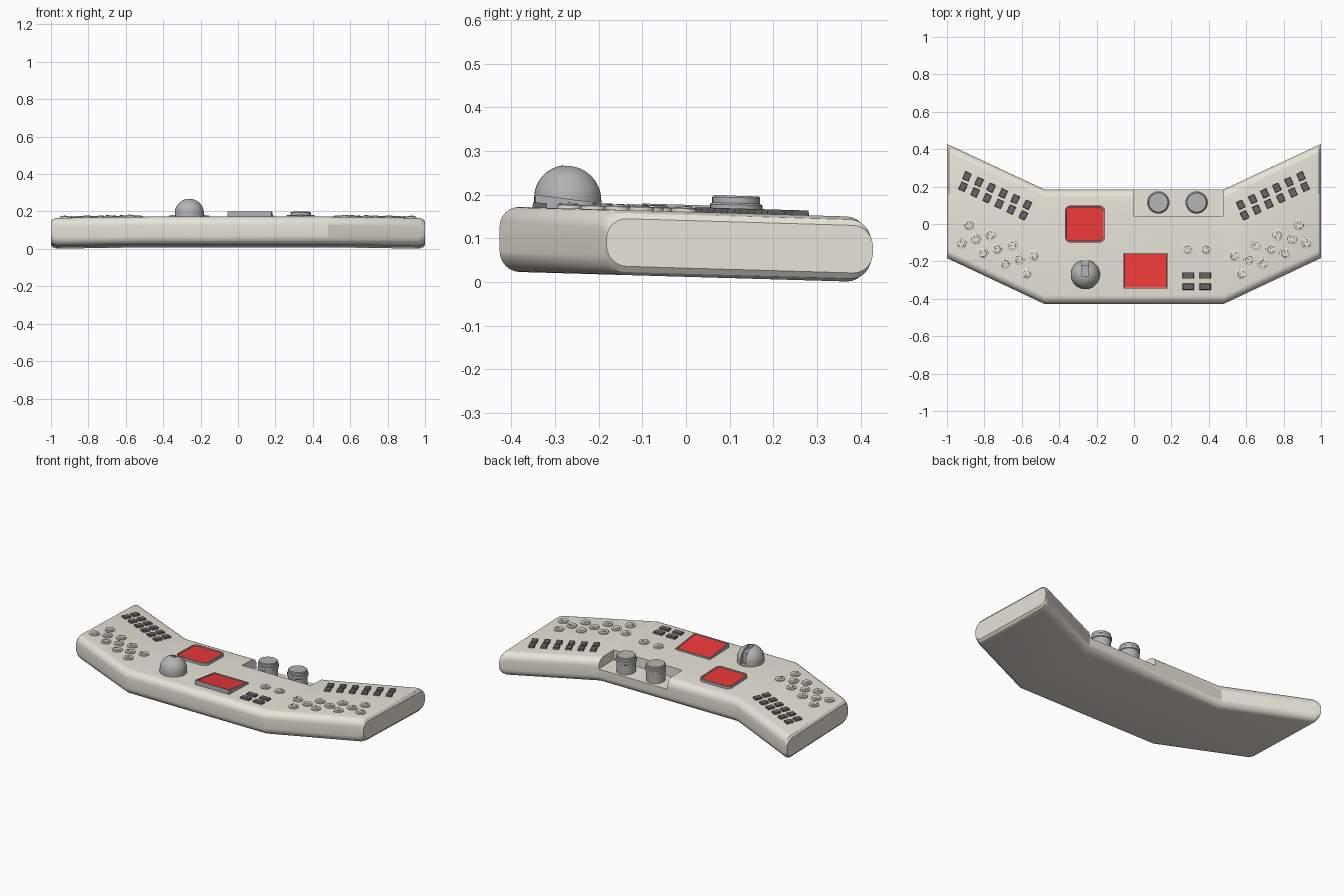
import bpy, bmesh, math
from mathutils import Matrix

if "Cube" in bpy.data.objects:
    bpy.data.objects.remove(bpy.data.objects["Cube"])

TOP, BOT, SLOPE = 0.161, 0.012, -0.029


def mat(name, r, g, b):
    m = bpy.data.materials.new(name)
    m.diffuse_color = (r, g, b, 1)
    m.use_nodes = True
    m.node_tree.nodes["Principled BSDF"].inputs["Base Color"].default_value = m.diffuse_color
    return m


CREAM = mat("cream", 0.80, 0.78, 0.69)
GREY = mat("mid_grey", 0.45, 0.45, 0.46)
DARK = mat("dark_grey", 0.13, 0.13, 0.13)
RED = mat("red", 0.85, 0.04, 0.04)


def finish(bm, name, *mats, angle=None):
    bmesh.ops.recalc_face_normals(bm, faces=bm.faces)
    me = bpy.data.meshes.new(name)
    bm.to_mesh(me)
    bm.free()
    ob = bpy.data.objects.new(name, me)
    bpy.context.collection.objects.link(ob)
    for m in mats:
        me.materials.append(m)
    if angle:
        smooth(ob, angle)
    return ob


def smooth(ob, angle):
    bpy.ops.object.select_all(action='DESELECT')
    ob.select_set(True)
    bpy.context.view_layer.objects.active = ob
    bpy.ops.object.shade_smooth_by_angle(angle=math.radians(angle))


def box_bm(x0, x1, y0, y1, z0, z1):
    bm = bmesh.new()
    bmesh.ops.create_cube(bm, size=1, matrix=Matrix.Translation(
        ((x0 + x1) / 2, (y0 + y1) / 2, (z0 + z1) / 2)) @ Matrix.Diagonal((x1 - x0, y1 - y0, z1 - z0, 1)))
    return bm


def lathe(name, x, y, profile, m, n=32):
    bm = bmesh.new()
    vs = [bm.verts.new((r, 0, z)) for r, z in profile]
    es = [bm.edges.new(p) for p in zip(vs, vs[1:])]
    bmesh.ops.spin(bm, geom=vs + es, cent=(0, 0, 0), axis=(0, 0, 1), angle=math.tau, steps=n)
    bmesh.ops.remove_doubles(bm, verts=bm.verts, dist=1e-5)
    bmesh.ops.translate(bm, verts=bm.verts, vec=(x, y, 0))
    return finish(bm, name, m, angle=35)


def cut(ob, x0, x1, y0, y1, z0, z1, angle):
    c = finish(box_bm(x0, x1, y0, y1, z0, z1), "cutter")
    c.hide_render = True
    mod = ob.modifiers.new("cut", 'BOOLEAN')
    mod.object, mod.solver = c, 'EXACT'
    bpy.context.view_layer.objects.active = ob
    bpy.ops.object.modifier_apply(modifier=mod.name)
    bpy.data.objects.remove(c)
    smooth(ob, angle)


# Console body: rounded section lofted along the bent outline
bm = bmesh.new()
half = [(0.48, 0), (0.97, 0), (0.99, 0.007), (1.0, 0.02)]
stations = [(-x, d) for x, d in reversed(half)] + half
rings = []
for x, d in stations:
    t = (abs(x) - 0.48) / 0.52
    yf, yb = -0.427 + 0.245 * t, 0.185 + 0.243 * t
    r, ring = 0.046, []
    corners = [(yb - r, TOP - d - r, 0), (yf + r, TOP - d - r, 90),
               (yf + r, BOT + d + r, 180), (yb - r, BOT + d + r, 270)]
    for cy, cz, a0 in corners:
        for k in range(7):
            a = math.radians(a0 + 15 * k)
            ring.append(bm.verts.new((x, cy + r * math.cos(a), cz + r * math.sin(a))))
    rings.append(ring)
for A, B in zip(rings, rings[1:]):
    for i in range(len(A)):
        j = (i + 1) % len(A)
        bm.faces.new((A[i], A[j], B[j], B[i]))
bm.faces.new(rings[0])
bm.faces.new(rings[-1])
body = finish(bm, "console_body", CREAM)
cut(body, 0.0, 0.476, 0.04, 0.4, 0.1, 0.4, 24)  # open recess at the back

# Two thumb knobs standing in the recess
for i, x in enumerate((0.13, 0.335)):
    lathe(f"thumb_knob_{i}", x, 0.115, [(0, 0.098), (0.056, 0.098), (0.056, 0.16), (0.06, 0.163),
          (0.06, 0.18), (0.055, 0.184), (0.055, 0.197), (0.051, 0.201), (0, 0.201)], GREY)

# Trackball dome with a slot at the back
R, CZ = 0.078, 0.182
dome = lathe("ball_dome", -0.26, -0.27, [(0, 0.155), (R, 0.155)] +
             [(R * math.cos(a), CZ + R * math.sin(a)) for a in [math.pi / 2 * k / 12 for k in range(12)]] +
             [(0, CZ + R)], GREY, 40)
cut(dome, -0.277, -0.243, -0.278, -0.1, CZ + 0.052, 0.4, 30)
cut(dome, -0.277, -0.243, -0.218, -0.1, 0.165, 0.4, 30)


def screen(name, x0, x1, y0, y1, z, corner, rim, tilt=0.0):
    bm = box_bm(x0, x1, y0, y1, TOP - 0.01, z)
    if corner:
        es = [e for e in bm.edges if abs(e.verts[0].co.z - e.verts[1].co.z) > 0.005]
        bmesh.ops.bevel(bm, geom=es, offset=corner, segments=5, profile=0.5, affect='EDGES')
    bm.normal_update()
    top = max(bm.faces, key=lambda f: f.calc_center_median().z)
    bmesh.ops.inset_region(bm, faces=[top], thickness=rim)
    low = bmesh.ops.inset_region(bm, faces=[top], thickness=0.002)
    for v in top.verts:
        v.co.z -= 0.005
    top.material_index = 1
    for v in bm.verts:
        if v.co.z > TOP:
            v.co.z += tilt * (y1 - v.co.y)
    finish(bm, name, GREY, RED, angle=30)


# Screens: one rounded and flat, one raised towards the front
screen("rounded_screen", -0.37, -0.155, -0.1, 0.1, 0.177, 0.03, 0.007)
screen("wedge_screen", -0.057, 0.18, -0.345, -0.155, 0.171, 0, 0.006, 0.1)


def key(name, x, y, w, d, rot=0.0):
    bm = box_bm(-w / 2, w / 2, -d / 2, d / 2, TOP - 0.01, TOP + 0.011)
    for v in bm.verts:
        if v.co.z > TOP:
            v.co.x *= 0.86
            v.co.y *= 0.86
    bmesh.ops.rotate(bm, verts=bm.verts, matrix=Matrix.Rotation(rot, 3, 'Z'))
    bmesh.ops.translate(bm, verts=bm.verts, vec=(x, y, 0))
    finish(bm, name, DARK)


def dial(name, x, y, rot):
    # ringed disc with a small cap and needle
    lathe(name, x, y, [(0, TOP - 0.01), (0.029, TOP - 0.01), (0.029, TOP + 0.007), (0.026, TOP + 0.009),
          (0.019, TOP + 0.009), (0.018, TOP + 0.012), (0, TOP + 0.012)], CREAM, 20)
    bm = box_bm(-0.002, 0.002, 0, 0.016, TOP + 0.01, TOP + 0.0135)
    bmesh.ops.rotate(bm, verts=bm.verts, matrix=Matrix.Rotation(rot, 3, 'Z'))
    bmesh.ops.translate(bm, verts=bm.verts, vec=(x, y, 0))
    finish(bm, name + "_needle", DARK)


# Centre dials and the four wide keys
for i, x in enumerate((0.285, 0.385)):
    dial(f"centre_dial_{i}", x, -0.135, 0.5 - i)
for x in (0.29, 0.38):
    for y in (-0.275, -0.335):
        key("wide_key", x, y, 0.066, 0.036)

# Wing keys and dials, mirrored left and right
for s in (-1, 1):
    for i in range(6):
        for x0, y0 in ((0.893, 0.255), (0.914, 0.199)):
            key("wing_key", s * (x0 - 0.0645 * i), y0 - 0.0305 * i, 0.038, 0.047, s * math.radians(25))
    for x0, y0, n in ((0.887, -0.005, 4), (0.85, -0.08, 3), (0.925, -0.102, 4)):
        for i in range(n):
            dial("wing_dial", s * (x0 - 0.1173 * i), y0 - 0.055 * i, s * -0.4 + i * 0.7)

# Slope everything gently down to the back
for ob in bpy.data.objects:
    for v in ob.data.vertices:
        v.co.z += SLOPE * v.co.y
